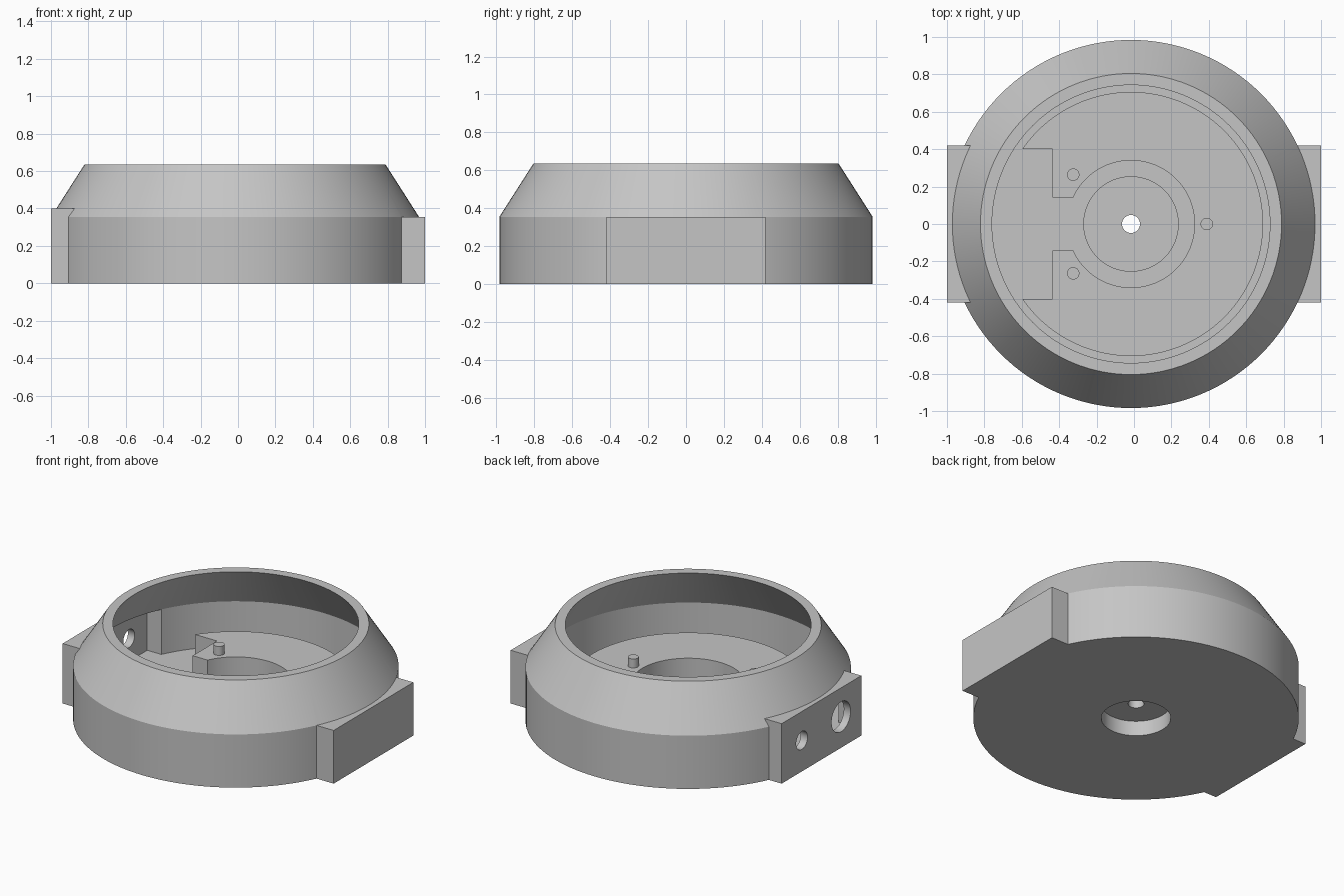
import bpy, bmesh, math
from mathutils import Matrix

if "Cube" in bpy.data.objects:
    bpy.data.objects.remove(bpy.data.objects["Cube"])

CX = -0.016          # centre of the round housing
SEG = 128

grey = bpy.data.materials.new("light_grey")
grey.diffuse_color = (0.56, 0.56, 0.56, 1)
grey.use_nodes = True
grey.node_tree.nodes["Principled BSDF"].inputs["Base Color"].default_value = grey.diffuse_color


def finish(name, bm):
    bmesh.ops.recalc_face_normals(bm, faces=bm.faces[:])
    me = bpy.data.meshes.new(name)
    bm.to_mesh(me)
    bm.free()
    me.materials.append(grey)
    ob = bpy.data.objects.new(name, me)
    bpy.context.collection.objects.link(ob)
    return ob


def lathe(name, profile, seg=SEG):
    """Closed solid turned about the housing axis; profile is (radius, z) without the axis points."""
    bm = bmesh.new()
    rings = []
    for r, z in profile:
        rings.append([bm.verts.new((CX + r * math.cos(2 * math.pi * i / seg),
                                    r * math.sin(2 * math.pi * i / seg), z)) for i in range(seg)])
    for a, b in zip(rings, rings[1:]):
        for i in range(seg):
            j = (i + 1) % seg
            bm.faces.new((a[i], a[j], b[j], b[i]))
    bm.faces.new(rings[0])
    bm.faces.new(rings[-1])
    return finish(name, bm)


def box(name, x0, x1, y0, y1, z0, z1):
    bm = bmesh.new()
    bmesh.ops.create_cube(bm, size=1)
    for v in bm.verts:
        v.co = ((x0 + x1) / 2 + v.co.x * (x1 - x0),
                (y0 + y1) / 2 + v.co.y * (y1 - y0),
                (z0 + z1) / 2 + v.co.z * (z1 - z0))
    return finish(name, bm)


def rod(name, centre, r, length, axis='Z', seg=32):
    bm = bmesh.new()
    rot = Matrix.Rotation(math.pi / 2, 4, 'Y') if axis == 'X' else Matrix()
    bmesh.ops.create_cone(bm, cap_ends=True, segments=seg, radius1=r, radius2=r,
                          depth=length, matrix=Matrix.Translation(centre) @ rot)
    return finish(name, bm)


def combine(target, tool, op):
    """Apply a boolean and discard the tool."""
    mod = target.modifiers.new(op, 'BOOLEAN')
    mod.operation, mod.object, mod.solver = op, tool, 'EXACT'
    bpy.context.view_layer.objects.active = target
    bpy.ops.object.modifier_apply(modifier=mod.name)
    bpy.data.objects.remove(tool)


# Housing: straight side, conical top, two side blocks
housing = lathe("housing", [(0.984, 0), (0.984, 0.355), (0.805, 0.635)])
combine(housing, box("left_block", -1, -0.80, -0.42, 0.42, 0, 0.40), 'UNION')
combine(housing, box("right_block", 0.80, 1, -0.42, 0.42, 0, 0.355), 'UNION')

# Hollow interior with sloped upper wall, and connector pocket in the left block
combine(housing, lathe("cavity", [(0.922, 0.055), (0.922, 0.355), (0.743, 0.635), (0.70, 0.702)]),
        'DIFFERENCE')
combine(housing, box("pocket", -0.95, -0.6, -0.40, 0.40, 0.055, 0.354), 'DIFFERENCE')

# Connector holes through the left block
for y, r in ((-0.207, 0.10), (0.207, 0.06)):
    combine(housing, rod("port", (-0.95, y, 0.207), r, 0.3, 'X', 48), 'DIFFERENCE')

# Central boss, hollow from below, with a small through hole
combine(housing, lathe("boss", [(0.255, 0.03), (0.255, 0.15)], 96), 'UNION')
combine(housing, lathe("bottom_bore", [(0.21, -0.1), (0.21, 0.10)], 96), 'DIFFERENCE')
combine(housing, lathe("centre_hole", [(0.048, -0.1), (0.048, 0.4)], 32), 'DIFFERENCE')

# Raised floor plate with centre opening, cable channel and left cut-out
plate = lathe("floor_plate", [(0.706, 0.03), (0.706, 0.255)])
combine(plate, lathe("opening", [(0.34, -0.1), (0.34, 0.5)], 96), 'DIFFERENCE')
combine(plate, box("channel", -0.6, -0.2, -0.143, 0.143, -0.1, 0.5), 'DIFFERENCE')
combine(plate, box("cutout", -0.9, -0.435, -0.40, 0.40, -0.1, 0.5), 'DIFFERENCE')

# Three locating pins
parts = [housing, plate]
for i, (x, y) in enumerate(((-0.325, 0.264), (-0.325, -0.264), (0.389, 0))):
    parts.append(rod(f"locating_pin_{i + 1}", (x, y, 0.275), 0.033, 0.08))

# Smooth round walls, sharp edges
for ob in parts:
    bpy.ops.object.select_all(action='DESELECT')
    ob.select_set(True)
    bpy.context.view_layer.objects.active = ob
    bpy.ops.object.shade_smooth_by_angle(angle=math.radians(25))
